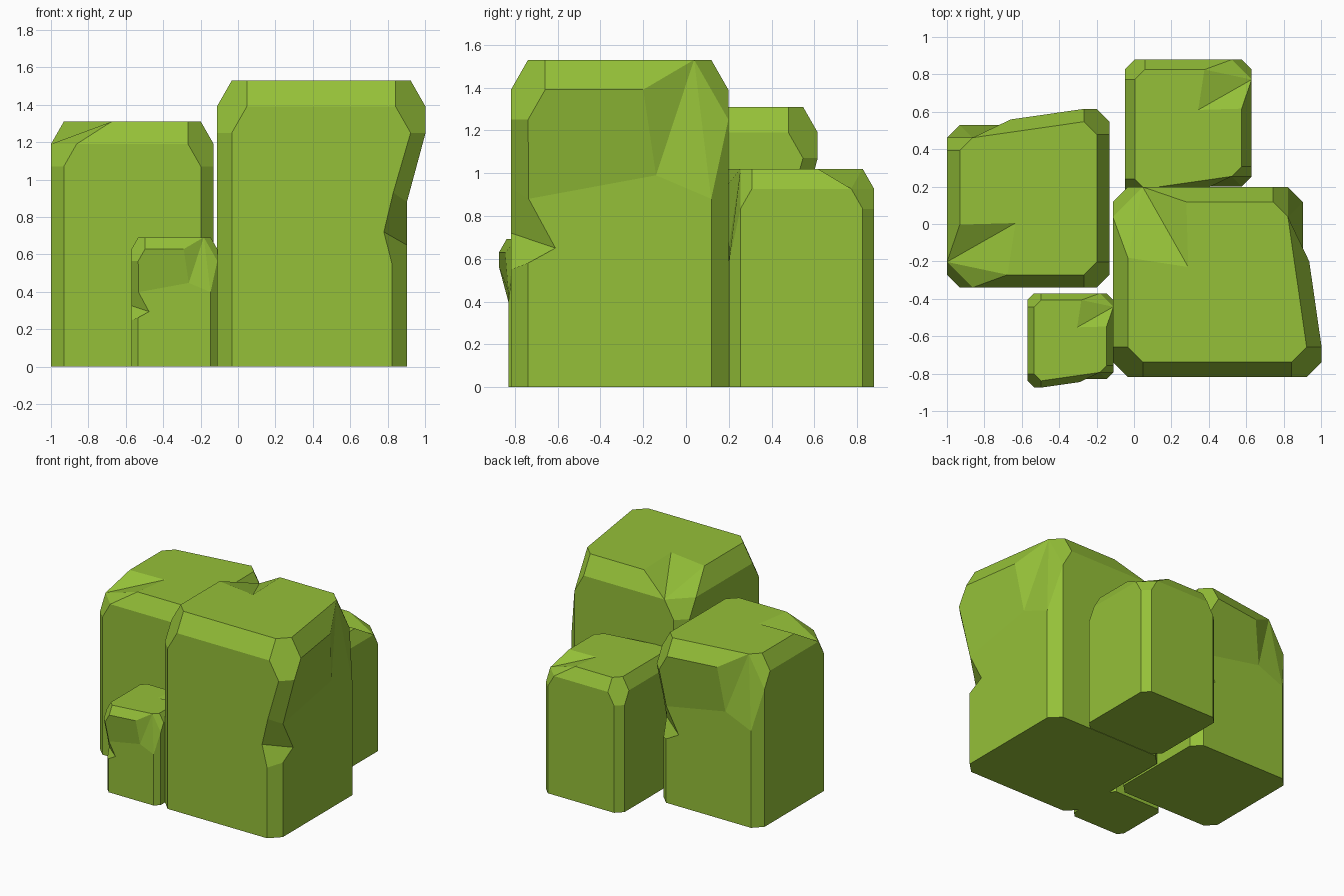
import bpy, bmesh, math
from mathutils import Matrix

if "Cube" in bpy.data.objects:
    bpy.data.objects.remove(bpy.data.objects["Cube"])

green = bpy.data.materials.new("moss green")
green.diffuse_color = (0.30, 0.53, 0.04, 1)
green.use_nodes = True
green.node_tree.nodes["Principled BSDF"].inputs["Base Color"].default_value = green.diffuse_color

H = 0.508   # half width of the full-size block
A = 0.08    # chamfer size


def octagon(half, cut):
    """Square with cut corners, counter-clockwise from the front left."""
    i = half - cut
    return [(-i, -half), (i, -half), (half, -i), (half, i),
            (i, half), (-i, half), (-half, i), (-half, -i)]


def block(name, x, y, scale, turn):
    bm = bmesh.new()
    levels = [(0, H, A), (1.25, H, A), (1.39, H, 2 * A), (1.53, H - A, A)]
    rings = [[bm.verts.new((px, py, z)) for px, py in octagon(h, c)]
             for z, h, c in levels]
    b, r1, r2, r3 = rings

    # front right corner leans outward at the top
    for ring in rings[1:]:
        for i in (1, 2):
            ring[i].co.x += 0.1

    # chipped notch halfway up the front right corner
    f_low, f_mid, f_up = [bm.verts.new((px, -H, z)) for px, z in
                          ((0.428, 0.55), (0.385, 0.72), (0.435, 0.93))]
    r_low, r_mid, r_up = [bm.verts.new((H, py, z)) for py, z in
                          ((-0.428, 0.58), (-0.30, 0.65), (-0.425, 0.88))]

    # shallow chip below the back right corner
    r1[3].co.z = 0.88
    chip = r2[3]
    chip.co = (H, 0.17, 0.99)
    chip_top = bm.verts.new((H + 0.034, 0.11, 1.39))

    # wedge broken out of the top at the back left corner
    r3[5].co.x = -0.115
    r3[6].co.y = 0.13
    wedge = bm.verts.new((-0.105, 0.08, 1.53))
    apex = r2[5]

    faces = [
        b[::-1],                                              # base
        r3[:6] + [wedge] + r3[6:],                            # top
        # front, right and the notched corner between them
        [b[0], b[1], f_low, f_mid, f_up, r1[1], r2[1], r2[0], r1[0]],
        [b[2], b[3], r1[3], chip, r_up, r_mid, r_low],
        [r_up, chip, chip_top, r2[2], r1[2]],
        [b[1], b[2], r_low, f_low],
        [f_low, r_low, r_mid, f_mid],
        [f_mid, r_mid, r_up, f_up],
        [f_up, r_up, r1[2], r1[1]],
        [r1[1], r1[2], r2[2], r3[2], r3[1], r2[1]],
        [r2[0], r2[1], r3[1], r3[0]],
        # right strip and chip
        [r2[2], chip_top, r3[3], r3[2]],
        [chip_top, chip, r3[3]],
        [chip, r1[3], r3[3]],
        [r1[3], r1[4], r3[3]],
        [r1[4], r2[4], r3[4], r3[3]],
        [b[3], b[4], r1[4], r1[3]],
        # back and wedge
        [b[4], b[5], r1[5], apex, r2[4], r1[4]],
        [r2[4], apex, r3[5], r3[4]],
        [apex, wedge, r3[5]],
        [apex, r3[6], wedge],
        [apex, r2[6], r3[6]],
        [apex, r1[5], r1[6], r2[6]],
        [b[5], b[6], r1[6], r1[5]],
        # left and front left corner
        [b[6], b[7], r1[7], r2[7], r2[6], r1[6]],
        [r2[6], r2[7], r3[7], r3[6]],
        [b[7], b[0], r1[0], r1[7]],
        [r1[7], r1[0], r2[0], r3[0], r3[7], r2[7]],
    ]
    for f in faces:
        bm.faces.new(f)
    bm.transform(Matrix.Translation((x, y, 0))
                 @ Matrix.Rotation(math.radians(turn), 4, 'Z')
                 @ Matrix.Scale(scale, 4))
    bmesh.ops.recalc_face_normals(bm, faces=bm.faces)
    mesh = bpy.data.meshes.new(name)
    bm.to_mesh(mesh)
    bm.free()
    mesh.materials.append(green)
    bpy.context.collection.objects.link(bpy.data.objects.new(name, mesh))


# the same block four times, scaled and turned
block("tall_block", 0.395, -0.31, 1.0, 0)
block("left_block", -0.565, 0.095, 0.856, 90)
block("back_block", 0.29, 0.54, 0.667, -90)
block("small_block", -0.34, -0.60, 0.452, -90)
